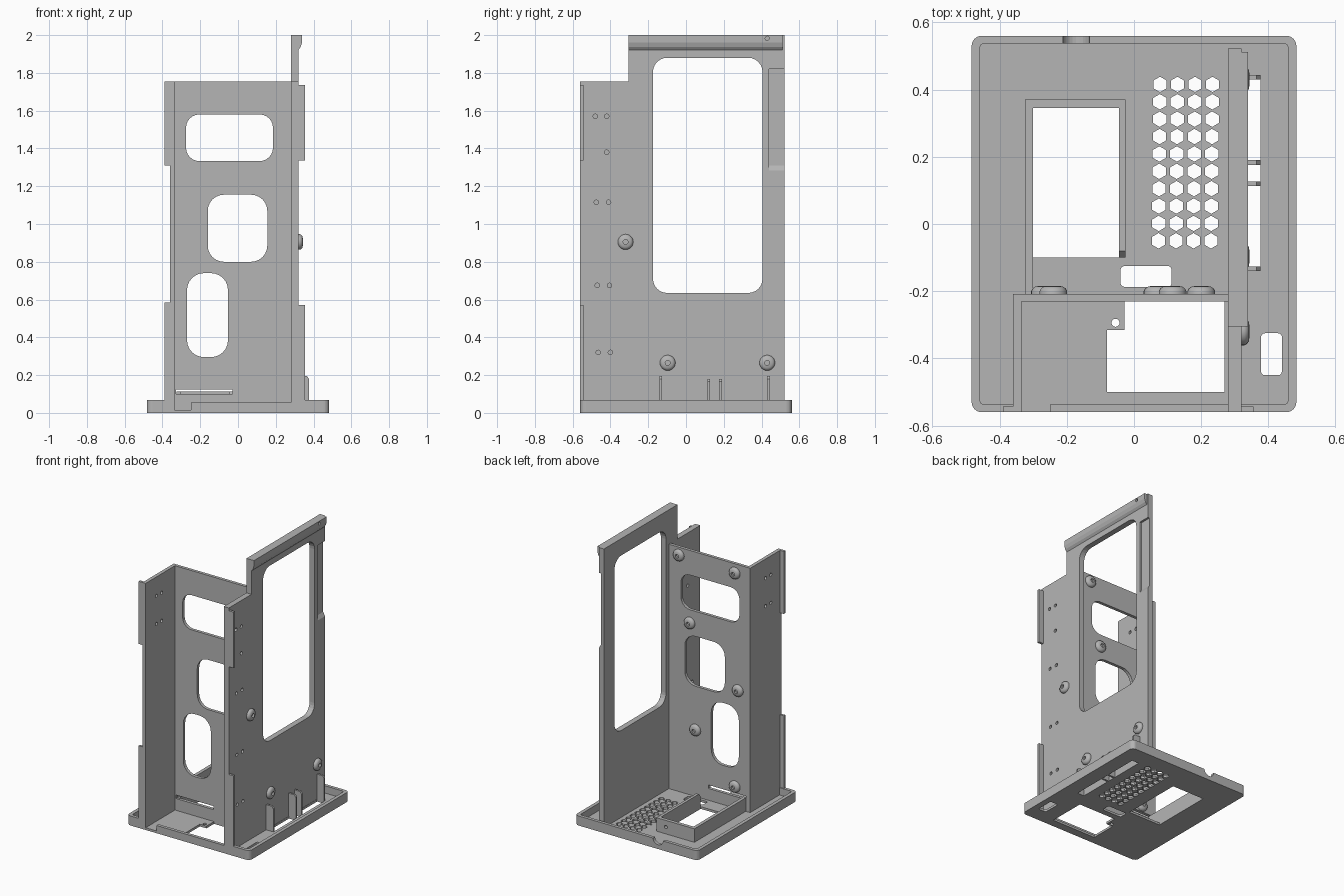
import bpy, bmesh
from math import cos, sin, pi, radians

if "Cube" in bpy.data.objects:
    bpy.data.objects.remove(bpy.data.objects["Cube"])

grey = bpy.data.materials.new("plain grey")
grey.use_nodes = True
COLOUR = (0.46, 0.46, 0.46, 1)
grey.diffuse_color = COLOUR
grey.node_tree.nodes["Principled BSDF"].inputs["Base Color"].default_value = COLOUR

# Maps profile coordinates (u, v) and depth w to world space
AXES = {"x": lambda u, v, w: (w, u, v),
        "y": lambda u, v, w: (u, w, v),
        "z": lambda u, v, w: (u, v, w)}


def add(name, mesh):
    obj = bpy.data.objects.new(name, mesh)
    bpy.context.collection.objects.link(obj)
    mesh.materials.clear()
    mesh.materials.append(grey)
    return obj


def rect(u0, u1, v0, v1, r=0.0, steps=6):
    """Rectangle outline, with rounded corners when r is given."""
    if not r:
        return [(u0, v0), (u1, v0), (u1, v1), (u0, v1)]
    centres = [(u1 - r, v1 - r), (u0 + r, v1 - r), (u0 + r, v0 + r), (u1 - r, v0 + r)]
    return [(cu + r * cos(pi / 2 * (k + i / steps)), cv + r * sin(pi / 2 * (k + i / steps)))
            for k, (cu, cv) in enumerate(centres) for i in range(steps + 1)]


def disc(u, v, r, n=16, turn=0.0):
    return [(u + r * cos(2 * pi * i / n + turn), v + r * sin(2 * pi * i / n + turn))
            for i in range(n)]


def plate(name, axis, w0, w1, outline, holes=()):
    """Extrude an outline with holes from depth w0 to w1 along an axis."""
    curve = bpy.data.curves.new(name, "CURVE")
    curve.dimensions = "2D"
    curve.fill_mode = "BOTH"
    curve.extrude = (w1 - w0) / 2
    for loop in [outline, *holes]:
        spline = curve.splines.new("POLY")
        spline.points.add(len(loop) - 1)
        for point, (u, v) in zip(spline.points, loop):
            point.co = (u, v, 0, 1)
        spline.use_cyclic_u = True
    temp = bpy.data.objects.new("temp", curve)
    bpy.context.collection.objects.link(temp)
    graph = bpy.context.evaluated_depsgraph_get()
    mesh = bpy.data.meshes.new_from_object(temp.evaluated_get(graph))
    bpy.data.objects.remove(temp)
    bm = bmesh.new()
    bm.from_mesh(mesh)
    bmesh.ops.remove_doubles(bm, verts=bm.verts, dist=0.0002)
    for vert in bm.verts:
        vert.co = AXES[axis](vert.co.x, vert.co.y, vert.co.z + (w0 + w1) / 2)
    bmesh.ops.recalc_face_normals(bm, faces=bm.faces)
    for face in bm.faces:
        face.smooth = False
    bm.to_mesh(mesh)
    bm.free()
    return add(name, mesh)


def box(name, x0, x1, y0, y1, z0, z1):
    return plate(name, "z", z0, z1, rect(x0, x1, y0, y1))


def cut(obj, cutter):
    """Subtract the cutter and remove it."""
    mod = obj.modifiers.new("cut", "BOOLEAN")
    mod.operation = "DIFFERENCE"
    mod.solver = "EXACT"
    mod.object = cutter
    graph = bpy.context.evaluated_depsgraph_get()
    obj.data = bpy.data.meshes.new_from_object(obj.evaluated_get(graph))
    obj.modifiers.clear()
    bpy.data.objects.remove(cutter)


def bolt(name, axis, u, v, w):
    """Round button head with a socket, lathed outwards from depth w."""
    profile = [(0.041, -0.005), (0.041, 0.008), (0.037, 0.016), (0.028, 0.022),
               (0.013, 0.024), (0.013, 0.01)]
    n = 24
    bm = bmesh.new()
    rings = [[bm.verts.new(AXES[axis](a, b, w + h)) for a, b in disc(u, v, r, n)]
             for r, h in profile]
    for low, high in zip(rings, rings[1:]):
        for i in range(n):
            bm.faces.new((low[i], low[(i + 1) % n], high[(i + 1) % n], high[i]))
    bm.faces.new(rings[0])
    bm.faces.new(rings[-1])
    bmesh.ops.recalc_face_normals(bm, faces=bm.faces)
    mesh = bpy.data.meshes.new(name)
    bm.to_mesh(mesh)
    bm.free()
    obj = add(name, mesh)
    bpy.ops.object.select_all(action="DESELECT")
    obj.select_set(True)
    bpy.context.view_layer.objects.active = obj
    bpy.ops.object.shade_smooth_by_angle(angle=radians(40))


FLOOR, TOP = 0.016, 1.755

# Base floor with vent grid and openings
vents = [disc(0.073 + 0.052 * i + 0.0005 * j, -0.05 + 0.0517 * j, 0.023, 6, pi / 6)
         for i in range(4) for j in range(10)]
front_opening = [(-0.08, -0.5), (0.27, -0.5), (0.27, -0.23), (-0.028, -0.23),
                 (-0.028, -0.315), (-0.08, -0.315)]
plate("base_floor", "z", 0, FLOOR, rect(-0.483, 0.483, -0.56, 0.56, 0.03),
      vents + [front_opening, disc(-0.055, -0.294, 0.012),
               rect(-0.301, -0.045, -0.1, 0.345),
               rect(-0.04, 0.112, -0.187, -0.125, 0.012),
               rect(0.322, 0.376, -0.13, 0.44),
               rect(0.378, 0.44, -0.45, -0.325, 0.012)])

# Base rim with a front gap and a rounded cable notch at the back
rim = plate("base_rim", "z", FLOOR, 0.068, rect(-0.483, 0.483, -0.56, 0.56, 0.03),
            [rect(-0.458, 0.458, -0.537, 0.537, 0.012)])
cut(rim, box("gap_cutter", -0.345, 0.29, -0.6, -0.5, 0.0, 0.1))
cut(rim, plate("notch_cutter", "y", 0.5, 0.6, disc(-0.172, 0.07, 0.04, 24)))
box("front_lip", -0.25, 0.285, -0.56, -0.537, 0.01, 0.055)

# Raised frame around the rear floor opening
box("frame_left_rail", -0.325, -0.301, -0.215, 0.37, 0.01, 0.112)
plate("frame_back_rail", "y", 0.345, 0.37, rect(-0.31, -0.04, 0.01, 0.112),
      [disc(-0.1, 0.065, 0.012)])
plate("frame_right_rail", "x", -0.045, -0.025,
      [(-0.1, 0.01), (0.37, 0.01), (0.37, 0.112), (-0.08, 0.112), (-0.1, 0.09)])

# Middle wall with windows and a low slit
plate("middle_wall", "y", -0.23, -0.208, rect(-0.345, 0.285, 0.01, TOP),
      [rect(-0.275, 0.185, 1.333, 1.58, 0.07), rect(-0.16, 0.155, 0.8, 1.155, 0.085),
       rect(-0.27, -0.053, 0.295, 0.74, 0.09), rect(-0.328, -0.03, 0.1, 0.125)])

# Side wall beside the front bay
plate("short_side_wall", "x", -0.36, -0.335, rect(-0.56, -0.208, 0.01, TOP),
      [disc(y, z, 0.012) for y in (-0.44, -0.38) for z in (1.62, 1.42)])

# Tall side wall with window and screw holes
pairs = [(-0.48, 1.57), (-0.42, 1.57), (-0.42, 1.38), (-0.475, 1.115), (-0.41, 1.115),
         (-0.47, 0.675), (-0.405, 0.675), (-0.465, 0.32), (-0.4, 0.32)]
tall = plate("tall_side_wall", "x", 0.28, 0.32,
             [(-0.56, 0.01), (0.522, 0.01), (0.522, 2), (-0.305, 2),
              (-0.305, TOP), (-0.56, TOP)],
             [rect(-0.175, 0.405, 0.635, 1.88, 0.075)]
             + [disc(y, z, 0.012) for y, z in pairs])
cut(tall, plate("recess_cutter", "y", 0.44, 0.6,
                [(0.305, 1.31), (0.34, 1.25), (0.34, 1.82), (0.305, 1.82)]))
lip = plate("top_lip", "y", -0.305, 0.512,
            [(0.31, 1.922), (0.32, 1.922), (0.332, 1.938), (0.339, 1.962), (0.339, 2), (0.31, 2)])
for y in (-0.068, 0.43):
    cut(lip, plate("lip_hole_cutter", "x", 0.325, 0.4, disc(y, 1.983, 0.011)))

# Thin flanges on the front edges of both side walls
for side, x0, x1, spans in (("short", -0.39, -0.355, ((0.0, 0.585), (1.31, TOP))),
                            ("tall", 0.315, 0.356, ((0.0, 0.57), (1.337, 1.735)))):
    for level, (z0, z1) in zip(("lower", "upper"), spans):
        box(f"{side}_wall_{level}_flange", x0, x1, -0.56, -0.543, z0, z1)

# Upright ribs beside the floor slot
for i, (y, z) in enumerate(((-0.133, 0.195), (0.12, 0.18), (0.183, 0.18), (0.437, 0.195))):
    plate(f"rib_{i + 1}", "y", y - 0.007, y + 0.007,
          [(0.315, 0.0), (0.376, 0.0), (0.376, z - 0.015), (0.365, z), (0.315, z)])

# Button-head bolts
for i, (y, z) in enumerate(((-0.32, 0.905), (-0.097, 0.265), (0.43, 0.265))):
    bolt(f"side_bolt_{i + 1}", "x", y, z, 0.32)
for i, (x, z) in enumerate(((0.2, 1.7), (-0.24, 1.69), (0.115, 1.24),
                            (-0.265, 0.86), (0.07, 0.49), (-0.24, 0.17))):
    bolt(f"middle_bolt_{i + 1}", "y", x, z, -0.208)
